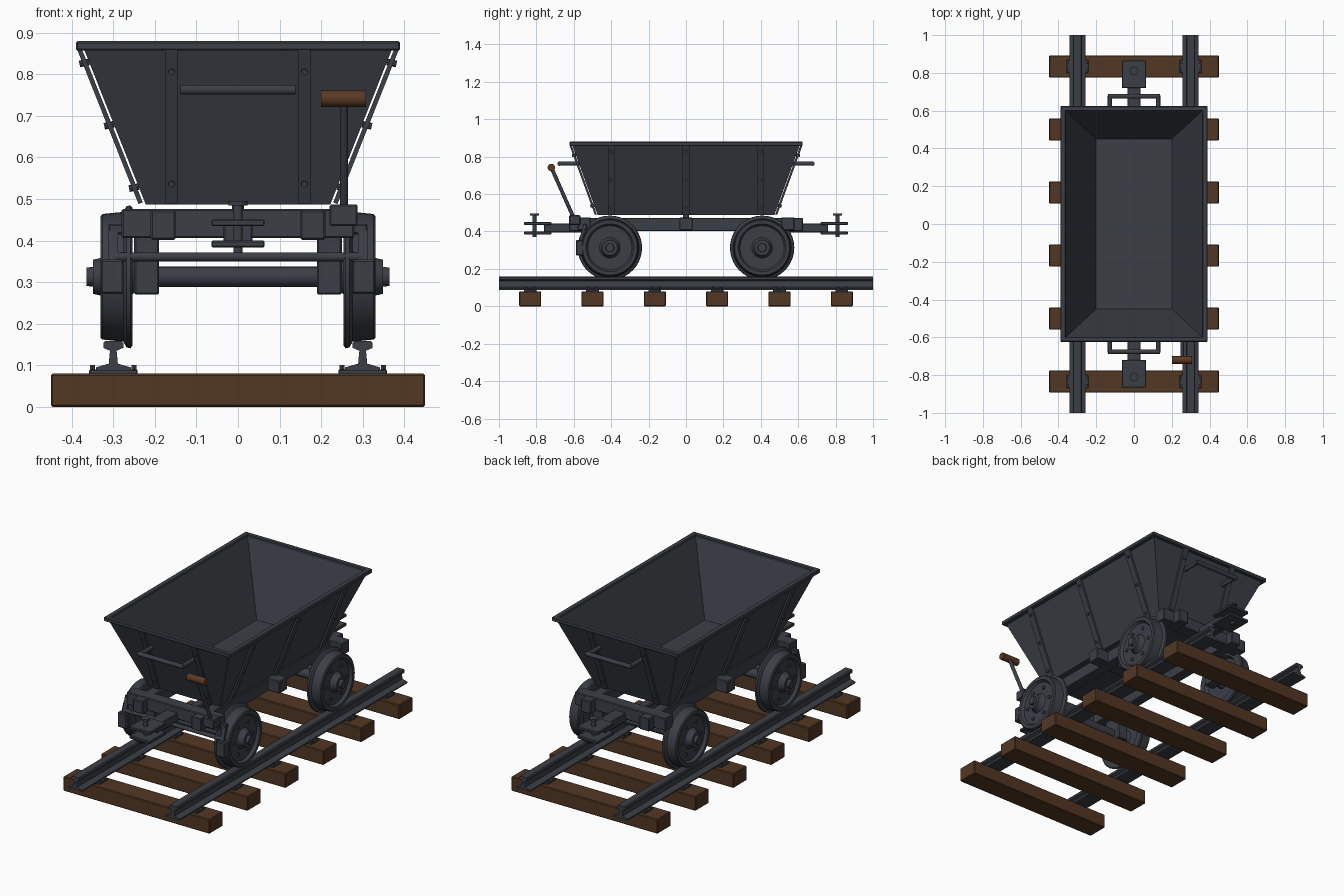
import bpy, bmesh, math
from mathutils import Vector, Matrix

cube = bpy.data.objects.get("Cube")
if cube:
    bpy.data.objects.remove(cube)


def material(name, rgb):
    m = bpy.data.materials.new(name)
    m.use_nodes = True
    m.diffuse_color = (*rgb, 1)
    m.node_tree.nodes["Principled BSDF"].inputs["Base Color"].default_value = (*rgb, 1)
    return m


steel = material("dark steel", (0.043, 0.049, 0.060))
wood = material("sleeper wood", (0.085, 0.038, 0.017))
grip_wood = material("handle wood", (0.105, 0.040, 0.017))
round_parts = []


def finish(name, bm, mat=steel, smooth=False, bevel=0):
    bmesh.ops.recalc_face_normals(bm, faces=bm.faces)
    mesh = bpy.data.meshes.new(name)
    bm.to_mesh(mesh)
    bm.free()
    ob = bpy.data.objects.new(name, mesh)
    bpy.context.collection.objects.link(ob)
    mesh.materials.append(mat)
    if bevel:
        mod = ob.modifiers.new("soft edge", "BEVEL")
        mod.width, mod.segments = bevel, 1
    if smooth:
        round_parts.append(ob)
    return ob


def box(name, x, y, z, mat=steel, bevel=0.004):
    """Box from (low, high) pairs on each axis."""
    bm = bmesh.new()
    bmesh.ops.create_cube(bm, size=1)
    for v in bm.verts:
        for i, (low, high) in enumerate((x, y, z)):
            v.co[i] = low + (high - low) * (v.co[i] + 0.5)
    return finish(name, bm, mat, bevel=bevel)


def mid(c, half):
    return (c - half, c + half)


def rod(name, a, b, r, mat=steel, sides=16):
    a, b = Vector(a), Vector(b)
    bm = bmesh.new()
    turn = (b - a).to_track_quat('Z', 'Y').to_matrix().to_4x4()
    bmesh.ops.create_cone(bm, cap_ends=True, segments=sides, radius1=r, radius2=r,
                          depth=(b - a).length,
                          matrix=Matrix.Translation((a + b) / 2) @ turn)
    return finish(name, bm, mat, smooth=sides > 8)


def strap(name, a, b, width, depth):
    """Flat bar from a to b, its width across both its length and its facing."""
    a, b = Vector(a), Vector(b)
    along = (b - a).normalized()
    side = Vector((0, 1, 0)) if abs(along.x) > abs(along.y) else Vector((1, 0, 0))
    out = along.cross(side)
    bm = bmesh.new()
    rings = [[bm.verts.new(p + side * i * width / 2 + out * j * depth / 2)
              for i, j in ((-1, -1), (1, -1), (1, 1), (-1, 1))] for p in (a, b)]
    for k in range(4):
        n = (k + 1) % 4
        bm.faces.new((rings[0][k], rings[0][n], rings[1][n], rings[1][k]))
    for ring in rings:
        bm.faces.new(ring)
    return finish(name, bm)


# Sleepers
ties = [(i - 2.5) / 3 for i in range(6)]
for y in ties:
    box("sleeper", (-0.45, 0.45), mid(y, 0.059), (0, 0.08), wood)

# Rails with base plates and bolts
rail_half = [(0.042, 0.088), (0.042, 0.095), (0.011, 0.104), (0.008, 0.135),
             (0.024, 0.142), (0.024, 0.154), (0.019, 0.159)]
outline = rail_half + [(-x, z) for x, z in reversed(rail_half)]
for s in (-1, 1):
    bm = bmesh.new()
    face = bm.faces.new([bm.verts.new((s * 0.3 + x, -1, z)) for x, z in outline])
    ext = bmesh.ops.extrude_face_region(bm, geom=[face], use_keep_orig=True)
    bmesh.ops.translate(bm, vec=(0, 2, 0),
                        verts=[g for g in ext["geom"] if isinstance(g, bmesh.types.BMVert)])
    finish("rail", bm)
    for y in ties:
        box("rail_plate", mid(s * 0.3, 0.058), mid(y, 0.034), (0.078, 0.09), bevel=0.002)
        for dx in (-0.05, 0.05):
            for dy in (-0.02, 0.02):
                p = (s * 0.3 + dx, y + dy)
                rod("rail_bolt", (*p, 0.088), (*p, 0.101), 0.007, sides=6)

# Wheels, turned from a profile of (distance out, radius)
AXLE_Z, AXLE_Y = 0.313, 0.407
wheel_profile = [(0.25, 0), (0.25, 0.04), (0.275, 0.05), (0.275, 0.12), (0.254, 0.13),
                 (0.254, 0.166), (0.259, 0.172), (0.268, 0.17), (0.276, 0.156),
                 (0.326, 0.151), (0.331, 0.146), (0.331, 0.128), (0.316, 0.118),
                 (0.316, 0.055), (0.331, 0.045), (0.349, 0.041), (0.349, 0.024),
                 (0.365, 0.022), (0.365, 0)]
for ey in (-1, 1):
    y = ey * AXLE_Y
    rod("axle", (-0.3, y, AXLE_Z), (0.3, y, AXLE_Z), 0.025)
    for s in (-1, 1):
        bm = bmesh.new()
        verts = [bm.verts.new((s * x, y, AXLE_Z + r)) for x, r in wheel_profile]
        edges = [bm.edges.new(pair) for pair in zip(verts, verts[1:])]
        bmesh.ops.spin(bm, geom=verts + edges, cent=(0, y, AXLE_Z), axis=(1, 0, 0),
                       angle=math.tau, steps=40)
        bmesh.ops.remove_doubles(bm, verts=bm.verts, dist=0.0002)
        finish("wheel", bm, smooth=True)
        for k in range(6):
            a = math.tau * k / 6
            p = (y + 0.087 * math.cos(a), AXLE_Z + 0.087 * math.sin(a))
            rod("wheel_bolt", (s * 0.312, *p), (s * 0.322, *p), 0.01, sides=8)
        # Axle box hung from the frame
        box("axle_box", sorted((s * 0.19, s * 0.25)), mid(y, 0.055), (0.27, 0.41))

# Chassis
for s in (-1, 1):
    box("sole_bar", mid(s * 0.18, 0.03), (-0.625, 0.625), (0.402, 0.473))
    box("end_beam", (-0.28, 0.28), mid(s * 0.545, 0.035), (0.406, 0.476))
box("middle_beam", (-0.28, 0.28), (-0.035, 0.035), (0.406, 0.474))
rod("hopper_pivot", (0, 0, 0.46), (0, 0, 0.5), 0.015)

# Couplers
for s in (-1, 1):
    box("coupler_bar", mid(0, 0.035), sorted((s * 0.55, s * 0.76)), (0.395, 0.443))
    for z in (0.392, 0.443):
        box("coupler_plate", mid(0, 0.064), sorted((s * 0.72, s * 0.865)), mid(z, 0.008), bevel=0.003)
    rod("coupler_pin", (0, s * 0.81, 0.37), (0, s * 0.81, 0.488), 0.011)
    rod("pin_head", (0, s * 0.81, 0.485), (0, s * 0.81, 0.495), 0.023)

# Hopper shell: outer wall, rim and inner wall as stacked rectangles
levels = [(0.222, 0.472, 0.487), (0.375, 0.612, 0.872), (0.362, 0.6, 0.872), (0.2, 0.45, 0.505)]
bm = bmesh.new()
rings = [[bm.verts.new((i * x, j * y, z)) for i, j in ((-1, -1), (1, -1), (1, 1), (-1, 1))]
         for x, y, z in levels]
for lower, upper in zip(rings, rings[1:]):
    for k in range(4):
        n = (k + 1) % 4
        bm.faces.new((lower[k], lower[n], upper[n], upper[k]))
bm.faces.new(rings[0])
bm.faces.new(rings[-1])
finish("hopper", bm)

for s in (-1, 1):
    box("rim_side", sorted((s * 0.36, s * 0.39)), (-0.624, 0.624), (0.857, 0.88))
    box("rim_end", (-0.388, 0.388), sorted((s * 0.597, s * 0.624)), (0.857, 0.88))


def wall(z, outset):
    """Half length and half width of the outer wall at height z."""
    t = (z - 0.487) / 0.385
    return 0.222 + 0.153 * t + outset, 0.472 + 0.14 * t + outset


# Straps and rivets on the hopper walls
for s in (-1, 1):
    for y in (-0.4, 0, 0.4):
        a, b = [(s * wall(z, 0.011)[0], y, z) for z in (0.49, 0.86)]
        strap("side_strap", a, b, 0.036, 0.011)
        for z in (0.53, 0.68, 0.83):
            x = wall(z, 0)[0]
            rod("side_rivet", (s * x, y, z), (s * (x + 0.023), y, z - 0.005), 0.008, sides=8)
    for x in (-0.16, 0.16):
        a, b = [(x, s * wall(z, 0.009)[1], z) for z in (0.49, 0.86)]
        strap("end_strap", a, b, 0.03, 0.011)
        for z in (0.54, 0.81):
            y = wall(z, 0)[1]
            rod("end_rivet", (x, s * y, z), (x, s * (y + 0.02), z - 0.005), 0.008, sides=8)
    # Push handle
    rod("push_handle", (-0.138, s * 0.676, 0.763), (0.138, s * 0.676, 0.763), 0.012)
    for x in (-0.128, 0.128):
        rod("push_handle_arm", (x, s * 0.57, 0.763), (x, s * 0.68, 0.763), 0.011)

# Brake: shoes, hangers, cross rod and lever
for s in (-1, 1):
    box("brake_shoe", sorted((s * 0.275, s * 0.33)), (-0.588, -0.55), (0.272, 0.354))
    strap("brake_hanger", (s * 0.3, -0.567, 0.34), (s * 0.3, -0.54, 0.435), 0.022, 0.016)
    box("hanger_bracket", sorted((s * 0.26, s * 0.312)), mid(-0.54, 0.012), (0.415, 0.44))
rod("brake_cross_rod", (-0.3, -0.56, 0.361), (0.3, -0.56, 0.361), 0.011)
box("lever_base", (0.22, 0.288), (-0.625, -0.565), (0.435, 0.487))
rod("brake_lever", (0.255, -0.595, 0.46), (0.255, -0.72, 0.742), 0.01)
rod("lever_grip", (0.2, -0.72, 0.742), (0.308, -0.72, 0.742), 0.02, grip_wood)

# Smooth the round parts
for ob in bpy.context.selected_objects:
    ob.select_set(False)
for ob in round_parts:
    ob.select_set(True)
bpy.context.view_layer.objects.active = round_parts[0]
bpy.ops.object.shade_smooth_by_angle(angle=math.radians(35))
